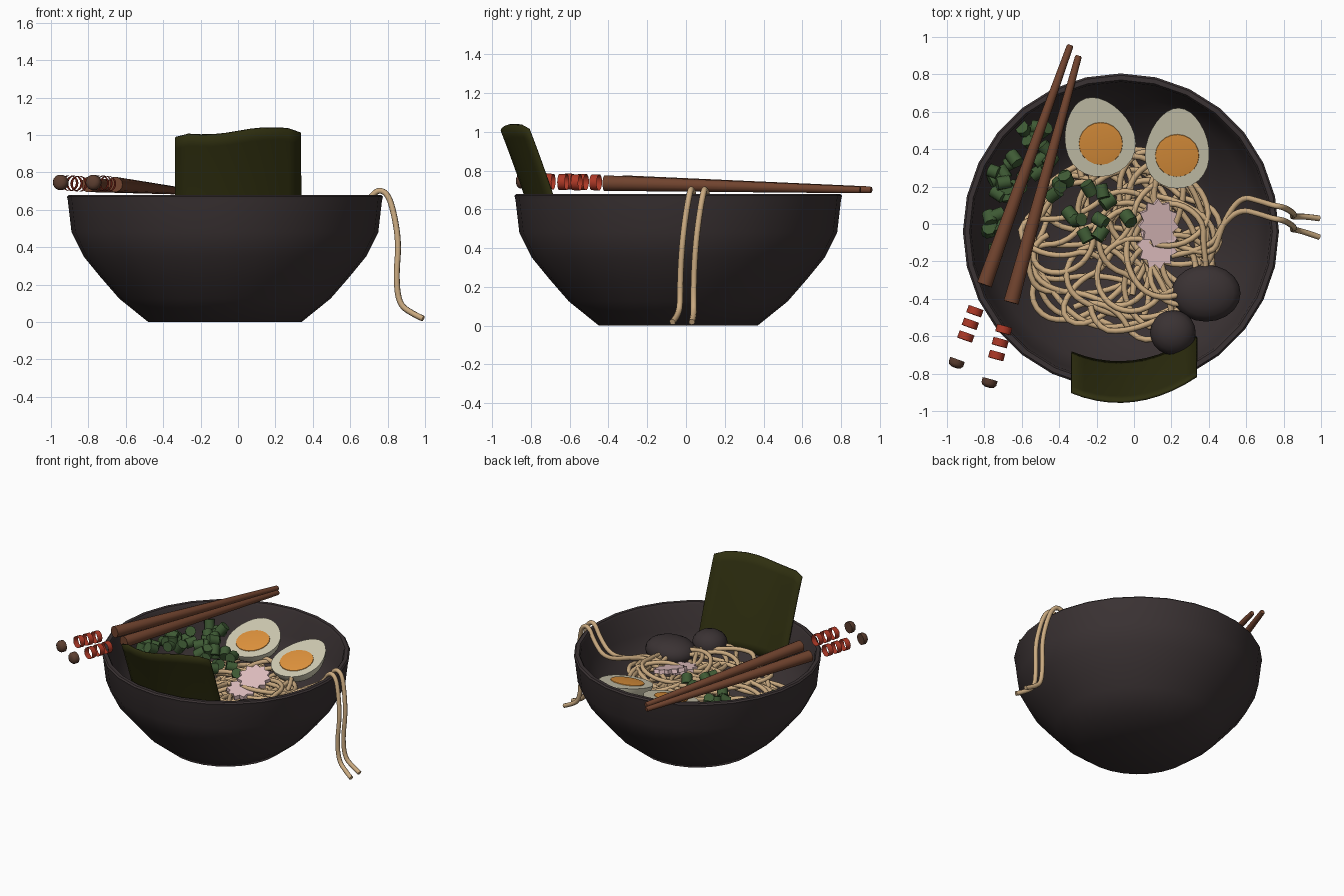
import bpy, bmesh, math, random
from mathutils import Vector, Matrix, Euler

if "Cube" in bpy.data.objects:
    bpy.data.objects.remove(bpy.data.objects["Cube"])

random.seed(7)
CX, CY = -0.07, -0.04  # bowl axis


def material(name, rgb):
    m = bpy.data.materials.new(name)
    lin = [(c / 255 / 12.92 if c < 11 else ((c / 255 + 0.055) / 1.055) ** 2.4) for c in rgb]
    m.diffuse_color = (*lin, 1)
    m.use_nodes = True
    m.node_tree.nodes["Principled BSDF"].inputs["Base Color"].default_value = m.diffuse_color
    return m


DARK = material("dark_clay", (58, 50, 51))
NORI = material("seaweed_green", (46, 46, 15))
NOODLE = material("noodle_tan", (202, 170, 128))
WHITE = material("egg_white", (212, 207, 182))
YOLK = material("yolk_orange", (228, 150, 62))
GREEN = material("onion_green", (62, 90, 52))
PINK = material("fishcake_pink", (230, 196, 197))
RED = material("ring_red", (172, 56, 38))
WOOD = material("wood_brown", (112, 67, 46))
TIP = material("cap_brown", (92, 62, 48))


def finish(name, bm, mat, angle=40):
    bmesh.ops.recalc_face_normals(bm, faces=bm.faces)
    me = bpy.data.meshes.new(name)
    bm.to_mesh(me)
    bm.free()
    me.materials.append(mat)
    me.shade_smooth()
    me.set_sharp_from_angle(angle=math.radians(angle))
    ob = bpy.data.objects.new(name, me)
    bpy.context.collection.objects.link(ob)
    return ob


def loft(name, rings, mat, caps=(True, True), mtx=None, angle=40):
    """Skin a list of closed rings of points."""
    bm = bmesh.new()
    vs = [[bm.verts.new(p) for p in r] for r in rings]
    n = len(rings[0])
    for a, b in zip(vs, vs[1:]):
        for i in range(n):
            bm.faces.new((a[i], a[(i + 1) % n], b[(i + 1) % n], b[i]))
    if caps[0]:
        bm.faces.new(vs[0])
    if caps[1]:
        bm.faces.new(vs[-1])
    if mtx:
        bm.transform(mtx)
    return finish(name, bm, mat, angle)


def lathe(name, profile, sides, mat, mtx=None, caps=(True, True), angle=40):
    rings = [[(r * math.cos(math.tau * i / sides), r * math.sin(math.tau * i / sides), z)
              for i in range(sides)] for r, z in profile]
    return loft(name, rings, mat, caps, mtx, angle)


def place(x, y, z, rx=0, ry=0, rz=0):
    e = Euler([math.radians(a) for a in (rx, ry, rz)])
    return Matrix.Translation((x, y, z)) @ e.to_matrix().to_4x4()


def tubes(name, paths, radius, kind):
    """Round strands along paths, turned into one mesh."""
    cu = bpy.data.curves.new(name, 'CURVE')
    cu.dimensions = '3D'
    cu.bevel_depth, cu.bevel_resolution = radius, 2
    cu.use_fill_caps = True
    cu.resolution_u = 6
    for path in paths:
        s = cu.splines.new(kind)
        s.points.add(len(path) - 1)
        for p, co in zip(s.points, path):
            p.co = (*co, 1)
        if kind == 'NURBS':
            s.order_u = 3
            s.use_endpoint_u = True
    tmp = bpy.data.objects.new(name + "_path", cu)
    bpy.context.collection.objects.link(tmp)
    me = bpy.data.meshes.new_from_object(tmp.evaluated_get(bpy.context.evaluated_depsgraph_get()))
    bpy.data.objects.remove(tmp)
    bm = bmesh.new()
    bm.from_mesh(me)
    return finish(name, bm, NOODLE, 60)


# Bowl: outside up, over the rim, down the inside
lathe("bowl", [(0.41, 0), (0.565, 0.125), (0.665, 0.24), (0.755, 0.35), (0.82, 0.48), (0.84, 0.65),
               (0.845, 0.67), (0.835, 0.68), (0.81, 0.68), (0.80, 0.665), (0.78, 0.49), (0.715, 0.365),
               (0.625, 0.255), (0.525, 0.145), (0.39, 0.04)], 28, DARK, place(CX, CY, 0))

# Seaweed sheet: curved, leaning out over the front rim
bm = bmesh.new()
N = 10
grid = []
for j in range(N + 1):
    v = j / N
    row = []
    for i in range(N + 1):
        x = -0.335 + 0.67 * i / N
        top = 1.02 + 0.06 * x + 0.01 * math.sin(12 * x) - (0.02 if i in (0, N) else 0)
        y = -0.74 - 0.21 * v + 0.8 * (x + 0.08) ** 2 + 0.03 * v * (1 - v)
        row.append(bm.verts.new((x, y, 0.39 + (top - 0.39) * v)))
    grid.append(row)
for j in range(N):
    for i in range(N):
        bm.faces.new((grid[j][i], grid[j][i + 1], grid[j + 1][i + 1], grid[j + 1][i]))
sheet = finish("seaweed_sheet", bm, NORI)
solid = sheet.modifiers.new("thickness", 'SOLIDIFY')
solid.thickness, solid.offset = 0.014, 0

# Noodle nest: wandering strands that turn back near the bowl wall
paths = []
for k in range(17):
    a, r = random.uniform(0, math.tau), random.uniform(0.1, 0.5)
    x, y = -0.08 + r * math.cos(a), -0.1 + r * math.sin(a)
    head, turn = random.uniform(0, math.tau), random.choice((-1, 1)) * 0.2
    level, ph = 0.34 + 0.13 * k / 16, random.uniform(0, 6)
    path = []
    for s in range(64):
        dx, dy = x + 0.07, y + 0.09
        d = math.hypot(dx, dy)
        path.append((x, y, level + 0.025 * math.sin(s * 0.3 + ph) + 0.03 * (0.4 - d)
                     + max(0, d - 0.5) * 0.35))
        if s % 10 == 9:
            turn = random.choice((-1, 1)) * random.uniform(0.05, 0.28)
        head += turn
        if d > 0.42:  # steer towards the middle
            away = math.atan2(-dy, -dx) - head
            away = (away + math.pi) % math.tau - math.pi
            head += max(-0.5, min(0.5, away * (d - 0.42) * 2.5))
        x += 0.042 * math.cos(head)
        y += 0.042 * math.sin(head)
    paths.append(path)
tubes("noodle_nest", paths, 0.016, 'POLY')

# Two strands hanging over the right rim
hang = []
for o, b in ((0.0, (0.05, 0.03)), (-0.07, (-0.02, -0.07))):
    hang.append([(0.2, -0.1 + o, 0.45), (0.42, -0.2 - o, 0.47), (0.47, 0.0, 0.50), (0.57, 0.15 + o, 0.53),
                 (0.68, 0.12 + o, 0.62), (0.74, 0.10 + o, 0.71), (0.80, 0.09 + o, 0.69),
                 (0.835, 0.07 + o, 0.58), (0.86, b[0], 0.42), (0.845, b[0] - 0.01, 0.24),
                 (0.86, b[0] - 0.01, 0.10), (0.92, (b[0] + b[1]) / 2, 0.05), (0.99, b[1], 0.018)])
tubes("hanging_noodles", hang, 0.016, 'NURBS')


# Halved eggs, cut face up and tipped to the front
def egg(name, x, y, z, a, turn):
    m = place(x, y, z) @ Matrix.Rotation(math.radians(14), 4, 'X') @ Matrix.Rotation(math.radians(turn), 4, 'Z')
    rings = []
    for k in range(8):
        p = math.radians(84) * k / 7
        s, h = math.cos(p), -0.13 * math.sin(p)
        rings.append([(a * s * math.cos(t) * (1 - 0.17 * math.sin(t)), 0.222 * s * math.sin(t), h)
                      for t in (math.tau * i / 28 for i in range(28))])
    loft(name + "_white", rings, WHITE, mtx=m)
    lathe(name + "_yolk", [(0.118, -0.002), (0.116, 0.004), (0.08, 0.007)], 20, YOLK,
          m @ Matrix.Translation((0, -0.04, 0)))


egg("left_egg", -0.19, 0.467, 0.555, 0.185, 18)
egg("right_egg", 0.232, 0.405, 0.54, 0.17, -2)

# Fishcake slices with toothed edges
for name, m in (("upper_fishcake", place(0.13, 0.005, 0.51, 14, 10, 10)),
                ("lower_fishcake", place(0.125, -0.11, 0.475, 8, 4, 0))):
    star = [((0.125 if i % 2 else 0.095) * math.cos(math.tau * i / 22),
             (0.135 if i % 2 else 0.108) * math.sin(math.tau * i / 22)) for i in range(22)]
    loft(name, [[(x * 0.88, y, z) for x, y in star] for z in (-0.015, 0.015)], PINK, mtx=m, angle=20)

# Mushroom caps
for name, x, y, z, a, b in (("large_mushroom", 0.385, -0.37, 0.45, 0.185, 0.152),
                            ("small_mushroom", 0.208, -0.58, 0.47, 0.122, 0.12)):
    prof = [(0.3, -0.045), (0.8, -0.05), (0.97, -0.03), (1, 0), (0.95, 0.03), (0.8, 0.057),
            (0.55, 0.077), (0.28, 0.088), (0.06, 0.09)]
    lathe(name, prof, 20, DARK, place(x, y, z) @ Matrix.Diagonal((a, b, 1, 1)), angle=60)

# Chopped spring onion
spots = [(-.53, .49), (-.47, .40), (-.64, .35), (-.70, .22), (-.77, .03), (-.58, .27), (-.40, .21),
         (-.24, .19), (-.34, .05), (-.30, .02), (-.26, -.06), (-.18, -.05), (-.18, .02), (-.14, .12),
         (-.03, .03), (-.62, .20), (-.48, .30), (-.74, -.14)]
for i in range(40):
    x, y = spots[i] if i < len(spots) else random.choice(spots[:8])
    j = 0 if i < len(spots) else 0.07
    m = place(x + random.uniform(-j, j), y + random.uniform(-j, j), random.uniform(0.47, 0.53),
              random.uniform(-80, 80), random.uniform(-80, 80), random.uniform(0, 360))
    lathe("onion_piece", [(0.037, -0.036), (0.037, 0.036)], 8, GREEN, m, angle=50)

# Chopsticks: tapered body, three open rings, loose end cap
for name, tip, end in (("left_chopstick", (-0.34, 0.957, 0.70), (-0.80, -0.325, 0.735)),
                       ("right_chopstick", (-0.296, 0.90, 0.70), (-0.657, -0.42, 0.735))):
    tip, end = Vector(tip), Vector(end)
    d = end - tip
    L = d.length
    m = Matrix.Translation(tip) @ d.to_track_quat('Z', 'Y').to_matrix().to_4x4()
    lathe(name, [(0.014, 0), (0.018, 0.01), (0.041, L)], 14, WOOD, m)
    for k in range(3):
        z = L + 0.15 + 0.072 * k
        lathe(name + "_ring", [(0.042, z - 0.02), (0.042, z + 0.02)], 14, RED, m, (False, False))
    z = L + 0.445
    lathe(name + "_cap", [(0.041, z - 0.02), (0.041, z + 0.005), (0.033, z + 0.018), (0.018, z + 0.025)],
          14, TIP, m)
